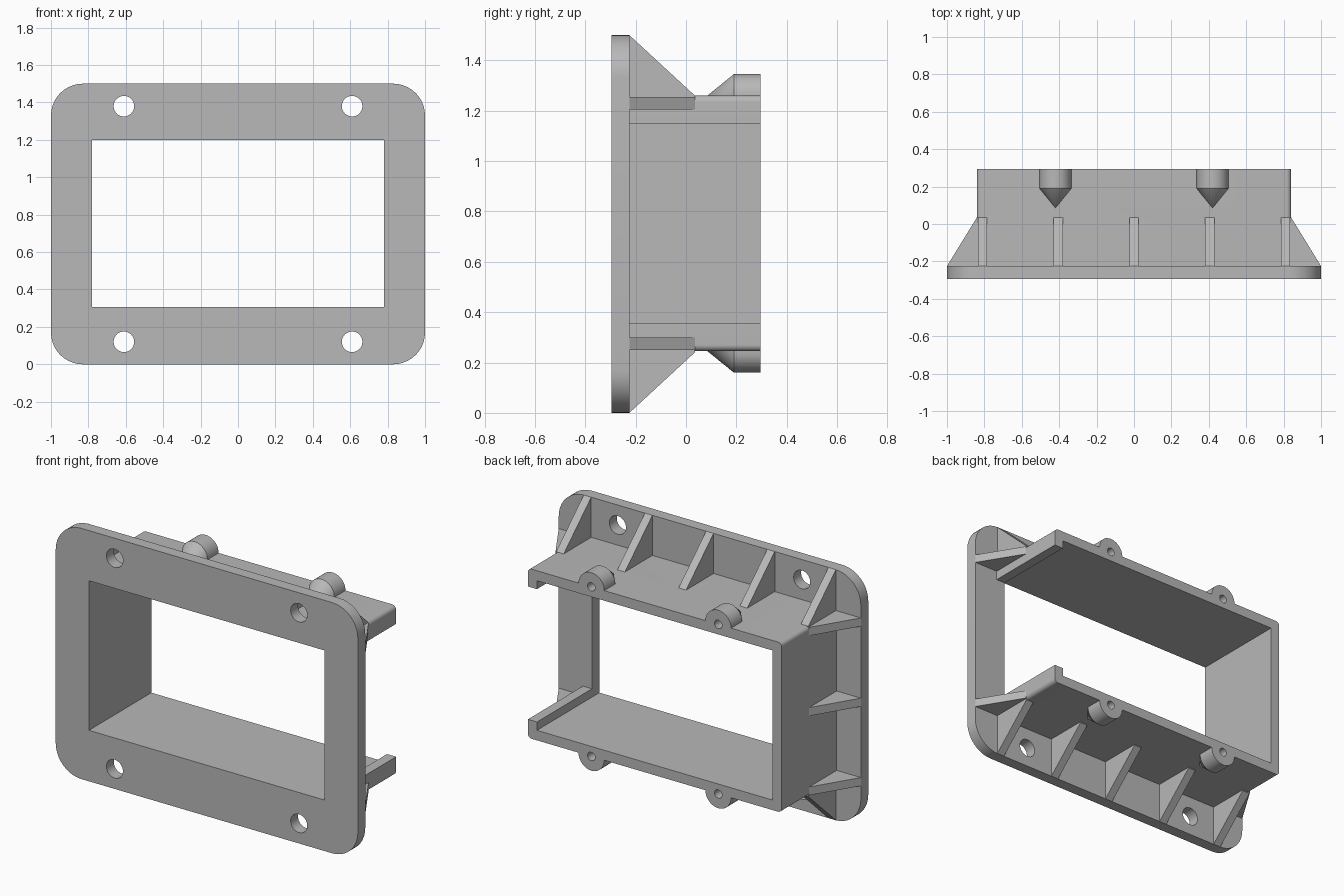
import bpy, bmesh
from math import pi, sin, cos
from mathutils import Vector, Matrix

cube = bpy.data.objects.get("Cube")
if cube:
    bpy.data.objects.remove(cube, do_unlink=True)

GREY = (0.48, 0.48, 0.48, 1)
grey = bpy.data.materials.new("plain grey")
grey.use_nodes = True
grey.diffuse_color = GREY
grey.node_tree.nodes["Principled BSDF"].inputs["Base Color"].default_value = GREY

# Main dimensions
FRONT, PLATE_BACK, BACK = -0.295, -0.225, 0.295
OUT_X, OUT_LO, OUT_HI = 0.84, 0.245, 1.26     # housing outside
IN_X, IN_LO, IN_HI = 0.78, 0.305, 1.2         # opening
HEIGHT, MID_Z = 1.5, 0.75
BOSS_X, BOSS_R, BORE_R, BORE_Y = 0.42, 0.085, 0.025, 0.19
RIB_TIP, RIB_HALF = 0.035, 0.025


def add_object(name, bm, smooth=True):
    bmesh.ops.remove_doubles(bm, verts=bm.verts, dist=0.0001)
    bmesh.ops.recalc_face_normals(bm, faces=bm.faces)
    mesh = bpy.data.meshes.new(name)
    bm.to_mesh(mesh)
    bm.free()
    mesh.materials.clear()
    mesh.materials.append(grey)
    obj = bpy.data.objects.new(name, mesh)
    bpy.context.collection.objects.link(obj)
    if smooth:
        activate(obj)
        bpy.ops.object.shade_smooth_by_angle()
    return obj


def activate(obj):
    bpy.ops.object.select_all(action='DESELECT')
    obj.select_set(True)
    bpy.context.view_layer.objects.active = obj


def rounded(corners, steps=10):
    """Outline from (x, z, radius) square corners."""
    points = []
    for i, (x, z, r) in enumerate(corners):
        p = Vector((x, z))
        if r == 0:
            points.append(p)
            continue
        u = (Vector(corners[i - 1][:2]) - p).normalized()
        v = (Vector(corners[(i + 1) % len(corners)][:2]) - p).normalized()
        for k in range(steps + 1):
            t = pi / 2 * k / steps
            points.append(p + r * (u + v - v * cos(t) - u * sin(t)))
    return points


def rectangle(x, lo, hi, r):
    return rounded([(-x, lo, r), (x, lo, r), (x, hi, r), (-x, hi, r)])


def circle(x, z, r, n=32):
    return [Vector((x + r * cos(2 * pi * k / n), z + r * sin(2 * pi * k / n)))
            for k in range(n)]


def extruded(name, outlines, y0, y1):
    """Fill front-facing outlines (inner ones are holes) from y0 to y1."""
    curve = bpy.data.curves.new(name, 'CURVE')
    curve.dimensions, curve.fill_mode = '2D', 'BOTH'
    curve.extrude = (y1 - y0) / 2
    for outline in outlines:
        spline = curve.splines.new('POLY')
        spline.points.add(len(outline) - 1)
        for point, p in zip(spline.points, outline):
            point.co = (p.x, p.y, 0, 1)
        spline.use_cyclic_u = True
    temp = bpy.data.objects.new(name + " outline", curve)
    bpy.context.collection.objects.link(temp)
    graph = bpy.context.evaluated_depsgraph_get()
    mesh = bpy.data.meshes.new_from_object(temp.evaluated_get(graph))
    bm = bmesh.new()
    bm.from_mesh(mesh)
    bpy.data.objects.remove(temp, do_unlink=True)
    bpy.data.meshes.remove(mesh)
    bm.transform(Matrix.Translation((0, (y0 + y1) / 2, 0)) @ Matrix.Rotation(pi / 2, 4, 'X'))
    return add_object(name, bm)


# Front plate with the opening and four screw holes
screws = [circle(x, z, 0.055) for x in (-0.61, 0.61) for z in (0.12, 1.38)]
extruded("front_plate",
         [rectangle(1, 0, HEIGHT, 0.17), rectangle(IN_X, IN_LO, IN_HI, 0)] + screws,
         FRONT, PLATE_BACK)

# Housing walls: a C-shaped section, open on the left side
R, LIP_LO, LIP_HI = 0.025, 0.355, 1.15
housing = extruded("housing", [rounded([
    (OUT_X, LIP_LO, 0), (OUT_X, OUT_LO, R), (-OUT_X, OUT_LO, R),
    (-OUT_X, OUT_HI, R), (OUT_X, OUT_HI, R), (OUT_X, LIP_HI, 0),
    (IN_X, LIP_HI, 0), (IN_X, IN_HI, 0), (-IN_X, IN_HI, 0),
    (-IN_X, IN_LO, 0), (IN_X, IN_LO, 0), (IN_X, LIP_LO, 0)])], PLATE_BACK, BACK)

# Screw bosses: half-round with a conical nose, bored from the back
bores = bmesh.new()
for side, x in (("right", -BOSS_X), ("left", BOSS_X)):
    for level, z, up in (("top", OUT_HI, 1), ("bottom", OUT_LO, -1)):
        bm = bmesh.new()
        profile = [(0, 0.085), (BOSS_R, 0.19), (BOSS_R, BACK),
                   (BORE_R, BACK), (BORE_R, BORE_Y), (0, BORE_Y)]
        verts = [bm.verts.new((x + r, y, z)) for r, y in profile]
        edges = [bm.edges.new(pair) for pair in zip(verts, verts[1:])]
        bmesh.ops.spin(bm, geom=verts + edges, cent=(x, 0, z), axis=(0, -up, 0),
                       angle=pi, steps=20)
        bmesh.ops.remove_doubles(bm, verts=bm.verts, dist=0.0001)
        bmesh.ops.holes_fill(bm, edges=[e for e in bm.edges if e.is_boundary], sides=0)
        add_object(f"{level}_{side}_boss", bm)
        bmesh.ops.create_cone(
            bores, cap_ends=True, segments=40, radius1=BORE_R, radius2=BORE_R, depth=0.2,
            matrix=Matrix.Translation((x, BORE_Y + 0.1, z)) @ Matrix.Rotation(pi / 2, 4, 'X'))

# Continue the bores into the housing walls
cutter = add_object("bore_cutter", bores, smooth=False)
cutter.hide_render = True
cut = housing.modifiers.new("bores", 'BOOLEAN')
cut.operation, cut.solver, cut.object = 'DIFFERENCE', 'EXACT', cutter
activate(housing)
bpy.ops.object.modifier_apply(modifier=cut.name)
bpy.data.objects.remove(cutter, do_unlink=True)


def rib(name, place, wall, edge):
    """Sloped rib; place(out, y, side) gives the position of a corner."""
    root = wall - 0.03
    section = [(root, PLATE_BACK), (edge, PLATE_BACK), (wall, RIB_TIP), (root, RIB_TIP)]
    bm = bmesh.new()
    a, b = [[bm.verts.new(place(o, y, s)) for o, y in section]
            for s in (-RIB_HALF, RIB_HALF)]
    bm.faces.new(a)
    bm.faces.new(b)
    for i in range(4):
        bm.faces.new((a[i - 1], a[i], b[i], b[i - 1]))
    add_object(name, bm, smooth=False)


# Ribs above and below the housing
for level, up in (("top", 1), ("bottom", -1)):
    for i in range(5):
        x = (i - 2) * 0.405
        rib(f"{level}_rib_{i + 1}", lambda o, y, s: (x + s, y, MID_Z + up * o),
            OUT_HI - MID_Z, HEIGHT - MID_Z)

# Ribs beside the housing; the open side has no middle one
for side, sign, heights in (("left", 1, (0.275, 1.23)), ("right", -1, (0.275, MID_Z, 1.23))):
    for i, z in enumerate(heights):
        rib(f"{side}_rib_{i + 1}", lambda o, y, s: (sign * o, y, z + s), OUT_X, 1)
